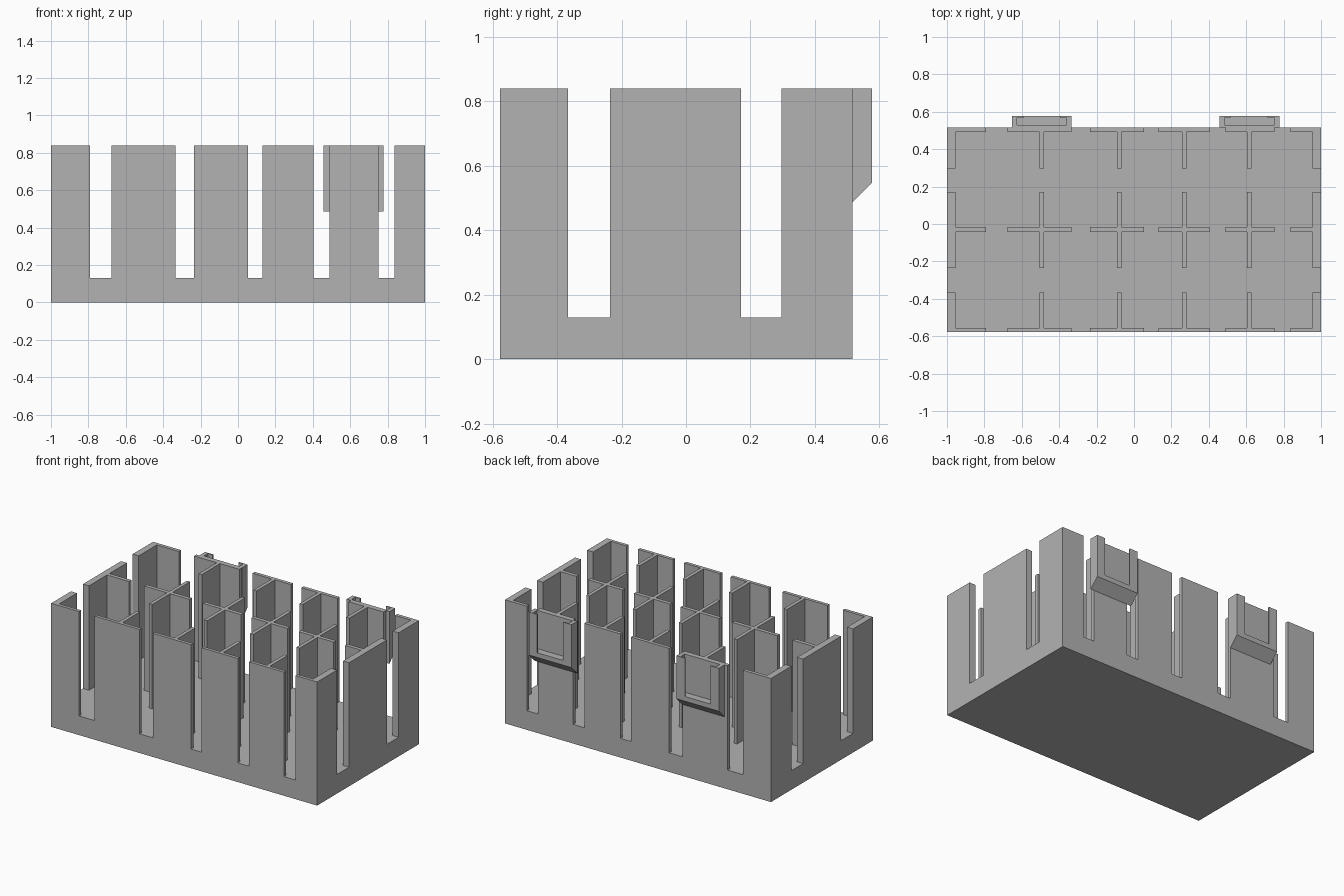
import bpy, bmesh

if "Cube" in bpy.data.objects:
    bpy.data.objects.remove(bpy.data.objects["Cube"])

grey = bpy.data.materials.new("light grey plastic")
grey.diffuse_color = (0.45, 0.45, 0.45, 1)
grey.use_nodes = True
grey.node_tree.nodes["Principled BSDF"].inputs["Base Color"].default_value = grey.diffuse_color


def block_mesh(name, xs, ys, zs, filled, bottom_rule=None):
    """Closed rectilinear mesh: outer faces of all filled cells of a grid."""
    grid = (xs, ys, zs)

    def solid(c):
        if any(c[a] < 0 or c[a] >= len(grid[a]) - 1 for a in range(3)):
            return False
        mid = [(grid[a][c[a]] + grid[a][c[a] + 1]) / 2 for a in range(3)]
        return filled(*mid)

    bm = bmesh.new()
    cells = [(i, j, k) for i in range(len(xs) - 1)
             for j in range(len(ys) - 1) for k in range(len(zs) - 1)]
    for c in cells:
        if not solid(c):
            continue
        for a in range(3):
            u, v = (a + 1) % 3, (a + 2) % 3
            for side in (0, 1):
                n = list(c)
                n[a] += 2 * side - 1
                if solid(n):
                    continue
                verts = []
                for du, dv in ((0, 0), (1, 0), (1, 1), (0, 1)):
                    p = [0, 0, 0]
                    p[a] = grid[a][c[a] + side]
                    p[u] = grid[u][c[u] + du]
                    p[v] = grid[v][c[v] + dv]
                    verts.append(bm.verts.new(p))
                bm.faces.new(verts if side else verts[::-1])
    bmesh.ops.remove_doubles(bm, verts=bm.verts, dist=1e-5)
    if bottom_rule:
        for v in bm.verts:
            if v.co.z < zs[0] + 1e-5:
                v.co.z = bottom_rule(v.co.y)
    me = bpy.data.meshes.new(name)
    bm.to_mesh(me)
    bm.free()
    me.materials.append(grey)
    ob = bpy.data.objects.new(name, me)
    bpy.context.collection.objects.link(ob)
    return ob


def inside(value, spans):
    return any(a < value < b for a, b in spans)


def breaks(*span_lists):
    return sorted({v for spans in span_lists for s in spans for v in s})


FLOOR, TOP, BACK = 0.13, 0.84, 0.516

# Wall segments between the slots, and the wall thickness bands
x_segments = [(-1, -0.79), (-0.675, -0.335), (-0.235, 0.053),
              (0.132, 0.403), (0.488, 0.75), (0.836, 1)]
y_segments = [(-0.578, -0.366), (-0.236, 0.171), (0.297, BACK)]
x_walls = [(-1, -0.955), (-0.504, -0.48), (-0.091, -0.067),
           (0.256, 0.28), (0.605, 0.629), (0.955, 1)]
y_walls = [(-0.578, -0.556), (-0.043, -0.017), (0.492, BACK)]


# Slotted tray with dividers on a thick floor
def tray(x, y, z):
    return (z < FLOOR
            or (inside(x, x_segments) and inside(y, y_walls))
            or (inside(y, y_segments) and inside(x, x_walls)))


block_mesh("divided_tray", breaks(x_segments, x_walls),
           breaks(y_segments, y_walls), [0, FLOOR, TOP], tray)

# Two hanging clips on the back, open at the top, with a sloped underside
LOW, POCKET, OUT = 0.486, 0.58, 0.578
for side, left, right in (("left", -0.652, -0.333), ("right", 0.456, 0.777)):
    pocket = [(left + 0.027, right - 0.027)]
    mouth = [(left + 0.063, right - 0.063)]

    def clip(x, y, z):
        if z < POCKET or y < 0.528:
            return True
        return not inside(x, pocket if y < 0.57 else mouth)

    block_mesh(side + "_clip", breaks([(left, right)], pocket, mouth),
               [BACK, 0.528, 0.57, OUT], [LOW, POCKET, TOP], clip,
               lambda y: LOW + (y - BACK))
